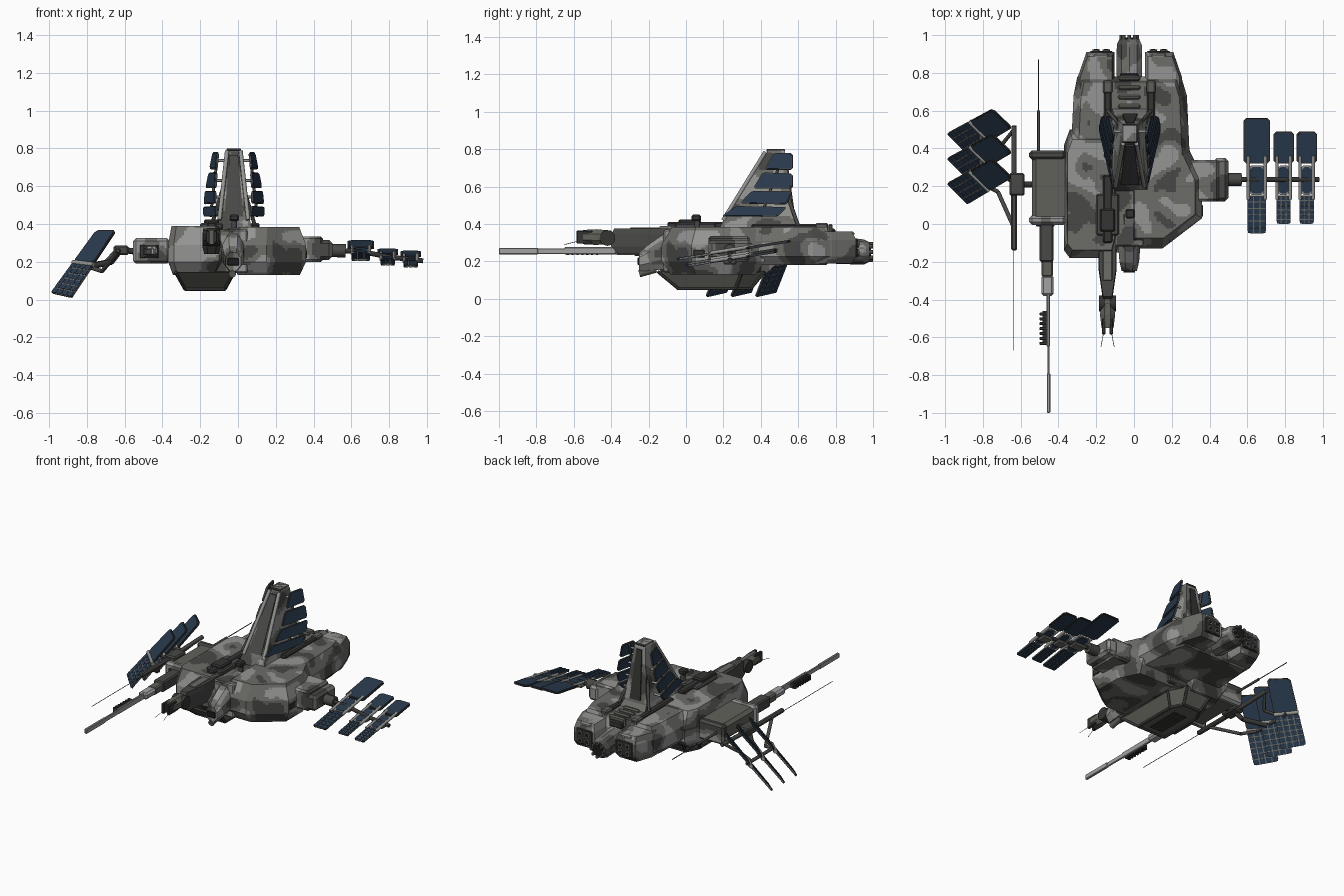
import bpy, bmesh, math
from mathutils import Vector, noise

default_cube = bpy.data.objects.get("Cube")
if default_cube:
    bpy.data.objects.remove(default_cube, do_unlink=True)


def material(name, red, green, blue):
    mat = bpy.data.materials.new(name)
    mat.use_nodes = True
    colour = (red, green, blue, 1)
    mat.diffuse_color = colour
    mat.node_tree.nodes["Principled BSDF"].inputs["Base Color"].default_value = colour
    return mat


MID = material("mid grey", .15, .15, .14)
LIGHT = material("light grey", .3, .3, .295)
DARK = material("dark grey", .065, .065, .062)
OLIVE = material("olive grey", .12, .12, .105)
CHARCOAL = material("charcoal", .035, .035, .034)
BLACK = material("nozzle black", .012, .012, .012)
SOLAR = material("solar blue", .022, .042, .075)
BARREL = material("barrel grey", .36, .36, .36)
CAMO = (MID, LIGHT, DARK)


def finish(name, bm, mats, smooth=False):
    """Turn a bmesh into an object; CAMO parts are cut finely and blotched by noise."""
    bmesh.ops.recalc_face_normals(bm, faces=bm.faces[:])
    if mats is CAMO:
        step = .013
        for axis in range(3):
            values = [v.co[axis] for v in bm.verts]
            normal = Vector([float(axis == k) for k in range(3)])
            for i in range(math.ceil(min(values) / step), math.ceil(max(values) / step)):
                bmesh.ops.bisect_plane(bm, geom=bm.verts[:] + bm.edges[:] + bm.faces[:],
                                       dist=1e-5, plane_co=normal * (i * step + .001), plane_no=normal)
        for face in bm.faces:
            value = noise.noise(face.calc_center_median() * 8)
            face.material_index = 1 if value > .16 else 2 if value < -.2 else 0
    if smooth:
        for face in bm.faces:
            face.smooth = len(face.verts) == 4
    mesh = bpy.data.meshes.new(name)
    bm.to_mesh(mesh)
    bm.free()
    for mat in mats:
        mesh.materials.append(mat)
    obj = bpy.data.objects.new(name, mesh)
    bpy.context.collection.objects.link(obj)


def skin(bm, rings, index=0):
    """Skin a list of equal-length point rings and cap both ends."""
    rows = [[bm.verts.new(p) for p in ring] for ring in rings]
    count = len(rows[0])
    faces = [bm.faces.new(rows[0]), bm.faces.new(rows[-1])]
    for low, high in zip(rows, rows[1:]):
        for i in range(count):
            j = (i + 1) % count
            faces.append(bm.faces.new((low[i], low[j], high[j], high[i])))
    for face in faces:
        face.material_index = index


def loft(name, rings, mats):
    bm = bmesh.new()
    skin(bm, rings)
    finish(name, bm, mats)


def plan(outline, levels):
    """Rings of one plan outline, scaled about its middle at each height."""
    cx = sum(p[0] for p in outline) / len(outline)
    cy = sum(p[1] for p in outline) / len(outline)
    return [[(cx + (x - cx) * s, cy + (y - cy) * s, z) for x, y in outline] for z, s in levels]


def along_y(x, stations, sides=8):
    """Rings facing y; each station is y, z, half width, half height."""
    angles = [math.tau * (i + .5) / sides for i in range(sides)]
    k = 1 / math.cos(math.pi / sides)
    return [[(x + w * k * math.cos(a), y, z + h * k * math.sin(a)) for a in angles]
            for y, z, w, h in stations]


def box(name, low, high, mat, bevel=.008):
    bm = bmesh.new()
    bmesh.ops.create_cube(bm, size=1)
    for v in bm.verts:
        v.co = [l + (c + .5) * (h - l) for l, h, c in zip(low, high, v.co)]
    bmesh.ops.bevel(bm, geom=bm.edges[:], offset=bevel, segments=1, affect='EDGES')
    finish(name, bm, mat if isinstance(mat, tuple) else (mat,))


def tube(name, points, radius, mat, end=None, sides=8):
    bm = bmesh.new()
    for a, b in zip(points, points[1:]):
        a, b = Vector(a), Vector(b)
        matrix = (b - a).to_track_quat('Z', 'Y').to_matrix().to_4x4()
        matrix.translation = (a + b) / 2
        bmesh.ops.create_cone(bm, cap_ends=True, segments=sides, radius1=radius,
                              radius2=end or radius, depth=(b - a).length, matrix=matrix)
    finish(name, bm, (mat,), smooth=True)


def panel(name, corners, cells=(1, 1), chamfer=.015, frame=CHARCOAL, rim=.007):
    """Solar panel: a chamfered frame plate carrying slightly thicker blue cells."""
    a, b, c, d = map(Vector, corners)
    normal = (b - a).cross(d - a).normalized()
    bm = bmesh.new()

    def plate(quad, cut, inset, half, index):
        middle = sum(quad, Vector()) / 4
        quad = [p + ((quad[i - 1] - p).normalized() + (quad[(i + 1) % 4] - p).normalized()) * inset
                for i, p in enumerate(quad)]
        ring = [p + (q - p).normalized() * cut for i, p in enumerate(quad)
                for q in (quad[i - 1], quad[(i + 1) % 4])]
        skin(bm, [[p - normal * half for p in ring], [p + normal * half for p in ring]], index)

    plate([a, b, c, d], chamfer, 0, .004, 1)
    nu, nv = cells

    def at(i, j):
        return a.lerp(b, i / nu).lerp(d.lerp(c, i / nu), j / nv)
    for i in range(nu):
        for j in range(nv):
            plate([at(i, j), at(i + 1, j), at(i + 1, j + 1), at(i, j + 1)],
                  chamfer if nu * nv == 1 else .003, rim, .007, 0)
    finish(name, bm, (SOLAR, frame))


# Armoured hull blocks
loft("right_hull", plan([(-.34, -.18), (-.1, -.18), (-.08, -.1), (-.08, .5), (-.34, .5), (-.37, .42), (-.37, -.14)],
                        [(.13, .8), (.2, 1), (.29, 1), (.39, .86)]), CAMO)
loft("left_hull", plan([(-.04, -.13), (.15, -.13), (.36, .03), (.36, .25), (.28, .42), (-.04, .42)],
                       [(.13, .82), (.2, 1), (.29, 1), (.385, .8)]), CAMO)
loft("rear_hull", plan([(-.34, .25), (.3, .25), (.28, .68), (.25, .78), (-.3, .78), (-.32, .68)],
                       [(.18, .86), (.225, 1), (.31, 1), (.385, .87)]), CAMO)
box("centre_hull", (-.14, -.12, .14), (.05, .4, .37), CAMO)
loft("nose", along_y(-.025, [(-.25, .2, .04, .05), (-.2, .22, .052, .07), (-.1, .26, .06, .1), (.05, .28, .06, .1)]), CAMO)
box("nose_window", (-.055, -.258, .18), (.005, -.245, .22), BLACK, .003)
tube("chin_sensor", [(-.03, -.16, .16), (-.03, -.25, .135)], .02, OLIVE)

# Belly pod with edge frame
belly = [(-.33, -.15), (-.02, -.15), (-.02, .3), (-.08, .42), (-.27, .42), (-.33, .3)]
rings = plan(belly, [(.145, 1), (.055, .68)])
loft("belly_pod", rings, (OLIVE,))
for i in range(6):
    j = (i + 1) % 6
    tube("belly_frame", [rings[0][i], rings[1][i], rings[1][j]], .009, CHARCOAL, sides=6)
for x in (-.225, -.17):
    box("belly_hatch", (x, 0, .05), (x + .045, .24, .06), CHARCOAL, .003)

# Engines
for s in (-1, 1):
    loft("engine_pod", plan([(-.022 + s * x, y) for x, y in ((.08, .55), (.275, .55), (.275, .78), (.23, .91), (.08, .91))],
                            [(.19, .86), (.225, 1), (.315, 1), (.36, .86)]), CAMO)
    x = -.022 + s * .152
    box("pod_hatch", (x - .04, .83, .335), (x + .04, .9, .36), LIGHT)
    box("pod_plate", (x - .06, .9, .22), (x + .06, .916, .32), CHARCOAL, .004)
    for dx in (-.027, .027):
        for dz in (-.024, .024):
            tube("pod_nozzle", [(x + dx, .9, .27 + dz), (x + dx, .925, .27 + dz)], .016, MID, .021)
            tube("pod_nozzle_core", [(x + dx, .915, .27 + dz), (x + dx, .927, .27 + dz)], .012, BLACK)
loft("main_engine", along_y(-.025, [(.65, .27, .06, .07), (.82, .26, .068, .07), (.95, .25, .066, .064),
                                    (.98, .25, .052, .05)], 10), CAMO)
tube("main_nozzle", [(-.025, .95, .25), (-.025, .988, .25)], .04, BLACK)
for i in range(8):
    a = math.tau * i / 8
    x, z = -.025 + .043 * math.cos(a), .25 + .043 * math.sin(a)
    tube("nozzle_petal", [(x, .96, z), (x, 1, z)], .011, DARK, sides=6)

# Ribbed spine and side rails
box("spine_bed", (-.075, .45, .33), (.025, .8, .375), CHARCOAL)
for i in range(6):
    y = .51 + i * .05
    box("spine_rib", (-.085, y, .34), (.035, y + .024, .4), OLIVE)
for x in (-.14, .09):
    box("deck_rail", (x - .02, .35, .37), (x + .02, .76, .4), CHARCOAL)
    box("rail_head", (x - .025, .69, .36), (x + .025, .76, .405), OLIVE)
    tube("tower_brace", [(x, .6, .39), (-.025 + (x + .025) * .4, .52, .62)], .01, DARK)

# Tower
def slab(z, half, front, back):
    return [(-.022 - half, front, z), (-.022 + half, front, z), (-.022 + half, back, z), (-.022 - half, back, z)]


loft("tower", [slab(.36, .1, .17, .63), slab(.42, .085, .2, .58), slab(.78, .042, .43, .53), slab(.8, .036, .44, .52)], CAMO)
loft("tower_front_plate", [slab(.44, .05, .207, .22), slab(.765, .022, .412, .425)], (DARK,))
loft("tower_back_plate", [slab(.44, .04, .56, .584), slab(.765, .02, .52, .538)], (CHARCOAL,))
box("tower_cap", (-.06, .43, .785), (.016, .53, .8), DARK, .004)
for s in (-1, 1):
    tube("tower_edge", [(-.022 + s * .076, .2, .42), (-.022 + s * .036, .425, .785)], .012, LIGHT, sides=6)

# Tower solar panels, toed outward to the rear, as y and z corners
bands = [[(.19, .44), (.49, .44), (.54, .49), (.27, .495)], [(.29, .51), (.54, .505), (.57, .575), (.35, .575)],
         [(.36, .59), (.57, .59), (.57, .67), (.41, .675)], [(.42, .69), (.57, .69), (.57, .78), (.47, .78)]]
for s in (-1, 1):
    def reach(y, z):
        return -.022 + s * (.175 - (z - .44) * .2 - (.57 - y) * .23)
    for band in bands:
        panel("tower_panel", [(reach(y, z), y, z) for y, z in band], chamfer=.01, rim=.005, frame=DARK)
        z = (band[0][1] + band[2][1]) / 2
        tube("panel_bracket", [(-.022, .49, z), (reach(.49, z), .49, z)], .008, LIGHT, sides=6)
    tube("bracket_spar", [(reach(.4, .44) - s * .012, .4, .44), (reach(.52, .77) - s * .012, .52, .77)], .008, DARK, sides=6)

# Front turret gun
box("turret_base", (-.2, -.06, .37), (-.08, .16, .405), DARK)
box("turret_block", (-.18, -.04, .39), (-.1, .08, .425), CHARCOAL)
loft("turret_arm", plan([(-.165, -.4), (-.115, -.4), (-.092, -.24), (-.092, .02), (-.188, .02), (-.188, -.24)],
                        [(.24, .8), (.28, 1), (.345, 1), (.375, .92)]), (DARK,))
box("turret_spine", (-.165, -.1, .36), (-.115, .26, .41), CHARCOAL)
box("turret_top_plate", (-.165, -.3, .372), (-.115, -.12, .38), MID, .003)
tube("turret_joint", [(-.185, -.42, .325), (-.095, -.42, .325)], .042, CHARCOAL, sides=12)
loft("turret_head", along_y(-.14, [(-.4, .33, .03, .035), (-.48, .33, .04, .042), (-.55, .33, .032, .038)]), (OLIVE,))
for s in (-1, 1):
    box("gun_prong", (-.14 + s * .02 - .01, -.585, .295), (-.14 + s * .02 + .01, -.5, .365), CHARCOAL, .004)
    tube("whisker", [(-.14 + s * .02, -.57, .31), (-.14 + s * .035, -.65, .29)], .0015, DARK, sides=4)
tube("deck_sensor", [(-.02, .06, .36), (-.02, .06, .43)], .015, DARK)
box("sensor_head", (-.045, .03, .415), (.005, .08, .45), CHARCOAL)

# Left arm, boom and tilted solar panels
box("left_arm", (.28, .12, .2), (.45, .34, .335), CAMO, .012)
box("left_arm_end", (.42, .12, .21), (.5, .35, .315), CAMO, .018)
tube("boom_socket", [(.48, .235, .26), (.57, .235, .258)], .035, DARK)
tube("left_boom", [(.5, .235, .26), (.65, .235, .255), (.8, .235, .225), (.98, .235, .205)], .013, CHARCOAL)
for x, half, front, back, z in ((.65, .07, -.05, .56, .257), (.792, .054, 0, .49, .224), (.914, .054, 0, .49, .213)):
    def tilted(y0, y1, h):
        return [(x + sx * h, y, z + (y - .235) * .16) for sx, y in ((-1, y0), (1, y0), (1, y1), (-1, y1))]
    panel("left_panel", tilted(.32, back, half))
    panel("left_panel_root", tilted(.155, .31, half * .6), frame=LIGHT)
    panel("left_lattice", tilted(front, .15, half * .7), (3, 6), rim=.0025, frame=MID)
    box("panel_clamp", (x - half * .7, .2, z - .03), (x + half * .7, .27, z - .009), MID)
    for s in (-1, 1):
        tube("panel_arm", [(x + s * half * .65, .13, z - .012), (x + s * half * .65, .36, z + .024)], .01, LIGHT, sides=6)

# Right arm with lattice frame
box("right_arm", (-.54, .02, .2), (-.34, .37, .315), OLIVE, .02)
for y in (-.005, .34):
    box("right_arm_end", (-.555, y, .19), (-.36, y + .05, .325), CAMO, .015)
box("right_arm_grille", (-.52, -.012, .22), (-.42, 0, .29), CHARCOAL, .003)
tube("right_boom", [(-.52, .21, .25), (-.62, .21, .265), (-.67, .25, .2), (-.8, .33, .17)], .016, CHARCOAL)
box("boom_joint", (-.66, .15, .235), (-.58, .27, .285), DARK)
box("frame_rail", (-.651, -.14, .245), (-.619, .2, .272), DARK)
tube("frame_rail_rear", [(-.635, .15, .26), (-.635, .52, .27)], .014, DARK)
tube("frame_strut", [(-.635, -.02, .25), (-.72, .17, .15), (-.81, .22, .18), (-.81, .5, .18)], .011, DARK)
tube("frame_strut_rear", [(-.635, .5, .27), (-.7, .42, .2), (-.81, .45, .18)], .01, DARK)

# Right solar panels
panel_corners = [Vector(p) for p in ((-.99, .48, .035), (-.75, .61, .365), (-.645, .51, .365), (-.88, .37, .01))]
for i in range(3):
    a, b, c, d = [p - Vector((0, .132 * i, 0)) for p in panel_corners]
    panel("right_panel", (a.lerp(b, .5), b, c, d.lerp(c, .5)))
    panel("right_lattice", (a, a.lerp(b, .48), d.lerp(c, .48), d), (6, 4), rim=.003, frame=MID)
    tube("panel_strap", [a.lerp(b, .49), d.lerp(c, .49)], .014, LIGHT, sides=6)

# Long gun and antennas
box("gun_body", (-.5, -.2, .22), (-.425, .02, .29), DARK)
box("gun_receiver", (-.49, -.28, .23), (-.43, -.18, .28), OLIVE)
box("gun_guard", (-.49, -.38, .235), (-.425, -.27, .28), BARREL, .012)
box("gun_sleeve", (-.462, -.65, .238), (-.446, -.36, .277), BARREL, .004)
box("gun_barrel", (-.459, -.8, .24), (-.447, -.6, .27), BARREL, .003)
box("gun_muzzle", (-.461, -1, .238), (-.443, -.79, .272), BARREL, .004)
box("cooling_core", (-.485, -.64, .24), (-.462, -.46, .265), DARK, .003)
for i in range(7):
    y = -.64 + i * .026
    box("cooling_fin", (-.5, y, .235), (-.46, y + .016, .27), CHARCOAL, .003)
tube("front_antenna", [(-.637, .05, .25), (-.637, -.67, .25)], .002, DARK, sides=5)
tube("rear_antenna", [(-.505, .38, .27), (-.505, .6, .27)], .008, DARK)
tube("rear_antenna_tip", [(-.505, .58, .27), (-.505, .87, .27)], .003, DARK, sides=5)

# Flank fittings
for y in (-.02, .18):
    box("flank_vent", (.352, y + .06, .22), (.366, y + .12, .26), CHARCOAL, .003)
